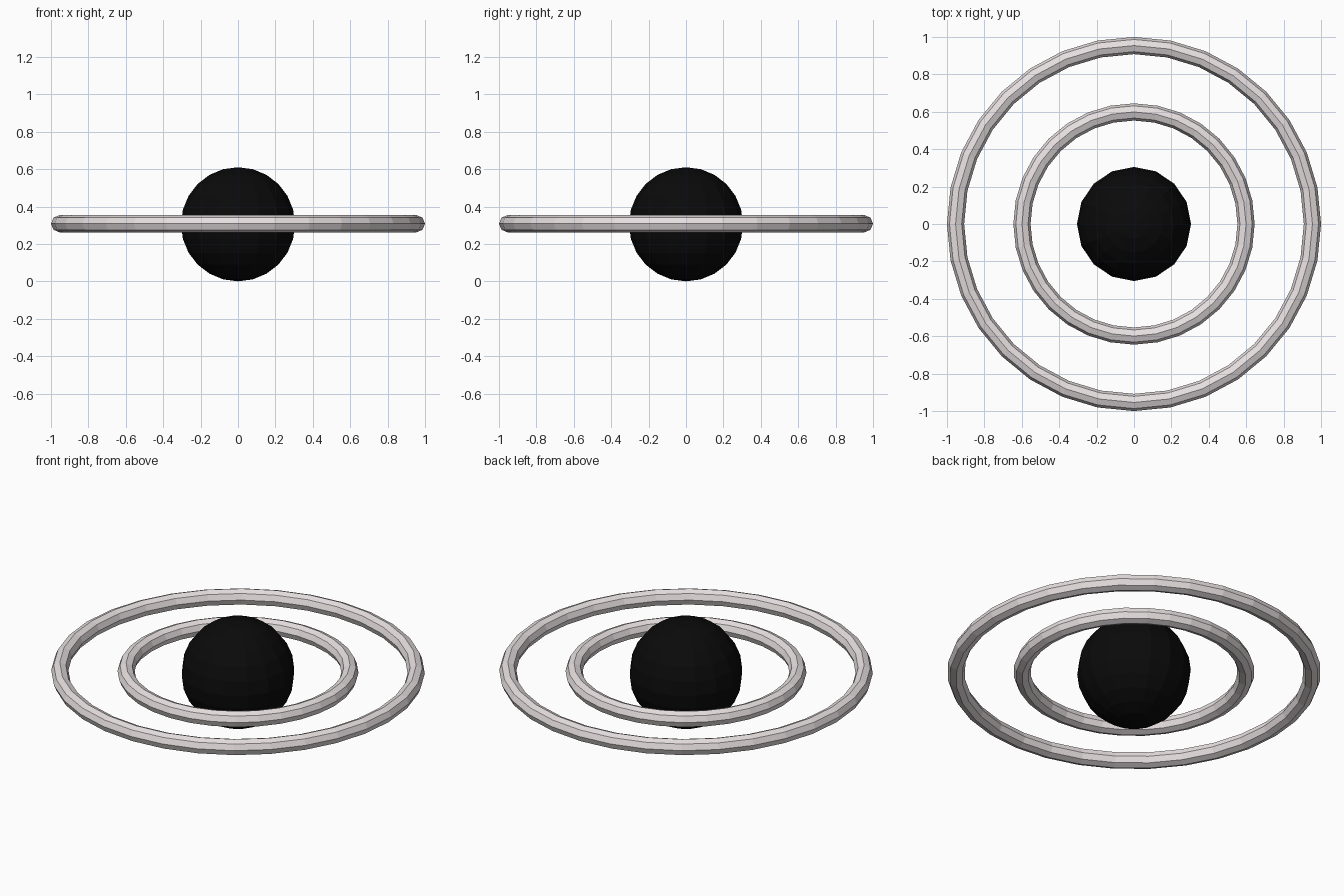
import bpy

if "Cube" in bpy.data.objects:
    bpy.data.objects.remove(bpy.data.objects["Cube"])

CENTER_Z = 0.305


def material(name, rgb):
    mat = bpy.data.materials.new(name)
    mat.diffuse_color = (*rgb, 1)
    mat.use_nodes = True
    mat.node_tree.nodes["Principled BSDF"].inputs["Base Color"].default_value = mat.diffuse_color
    return mat


dark = material("black", (0.003, 0.003, 0.003))
pale = material("pale_grey", (0.8, 0.74, 0.75))


def finish(name, mat):
    obj = bpy.context.object
    obj.name = name
    obj.data.materials.append(mat)
    bpy.ops.object.shade_flat()


# Central sphere
bpy.ops.mesh.primitive_uv_sphere_add(segments=16, ring_count=12, radius=0.305,
                                     location=(0, 0, CENTER_Z))
finish("core_sphere", dark)

# Two concentric rings with octagonal section
for name, outer in (("inner_ring", 0.645), ("outer_ring", 1.0)):
    tube = 0.046
    bpy.ops.mesh.primitive_torus_add(major_radius=outer - tube, minor_radius=tube,
                                     major_segments=32, minor_segments=8,
                                     location=(0, 0, CENTER_Z + 0.003))
    finish(name, pale)
